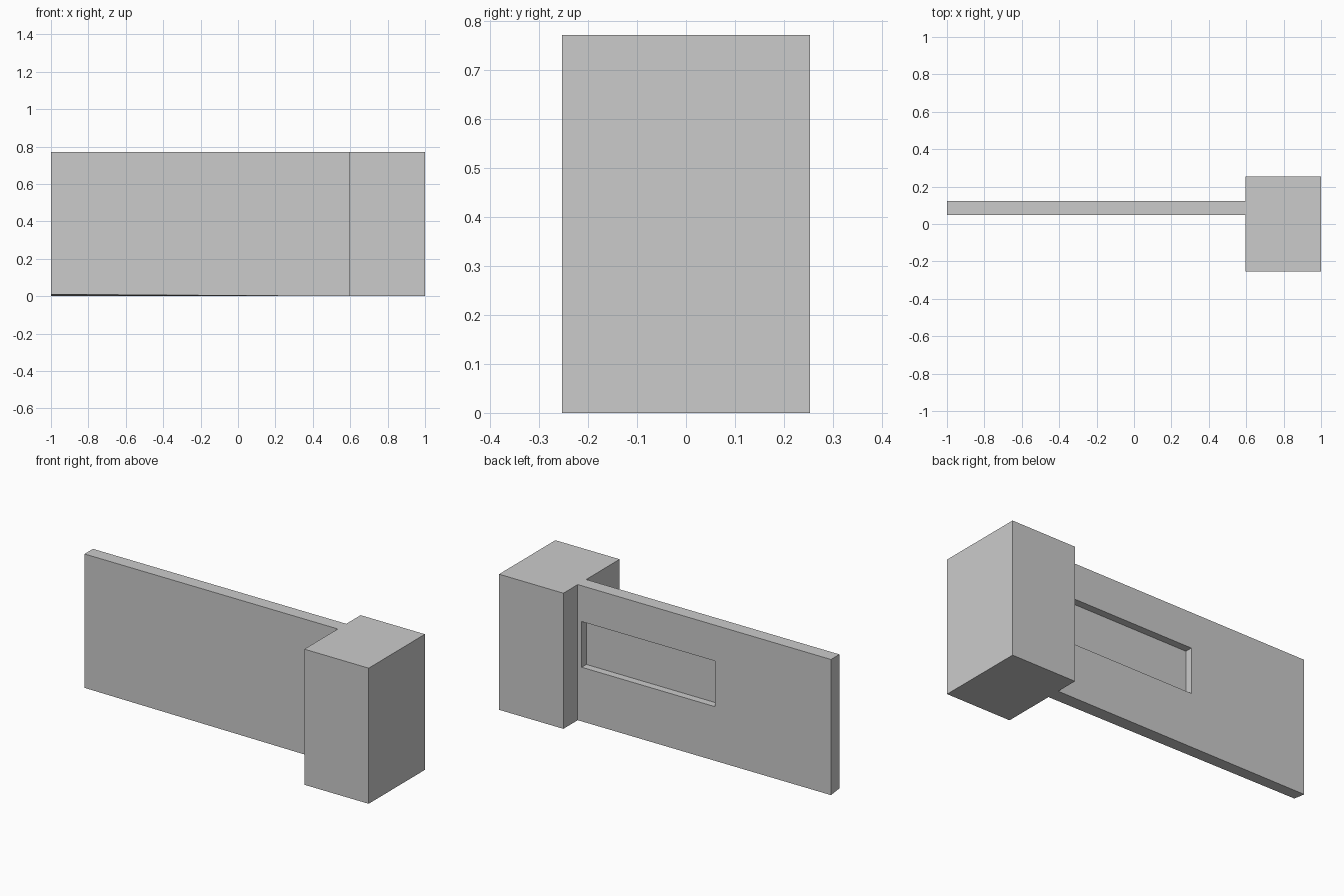
import bpy, bmesh
from mathutils import Vector

if "Cube" in bpy.data.objects:
    bpy.data.objects.remove(bpy.data.objects["Cube"])

HEIGHT = 0.772


def prism(name, outline, z0, z1):
    """Extrude a plan outline from z0 to z1."""
    bm = bmesh.new()
    base = bm.faces.new([bm.verts.new((x, y, z0)) for x, y in outline])
    top = bmesh.ops.extrude_face_region(bm, geom=[base])["geom"]
    verts = [v for v in top if isinstance(v, bmesh.types.BMVert)]
    bmesh.ops.translate(bm, vec=(0, 0, z1 - z0), verts=verts)
    bmesh.ops.recalc_face_normals(bm, faces=bm.faces)
    mesh = bpy.data.meshes.new(name)
    bm.to_mesh(mesh)
    bm.free()
    obj = bpy.data.objects.new(name, mesh)
    bpy.context.collection.objects.link(obj)
    return obj


# Wall panel and end post as one solid
POST_X, POST_Y = 0.595, 0.253
FRONT, BACK = 0.048, 0.124
wall = prism("wall_with_post", [
    (-1, FRONT), (POST_X, FRONT), (POST_X, -POST_Y), (1, -POST_Y),
    (1, POST_Y), (POST_X, POST_Y), (POST_X, BACK), (-1, BACK)], 0, HEIGHT)

# Slightly lifted front bottom corner at the free end
for v in wall.data.vertices:
    if (v.co - Vector((-1, FRONT, 0))).length < 1e-4:
        v.co.z = 0.01

# Shallow rectangular recess in the back of the panel
cutter = prism("recess_cutter", [
    (-0.268, BACK - 0.042), (0.57, BACK - 0.042),
    (0.57, BACK + 0.1), (-0.268, BACK + 0.1)], 0.308, 0.568)
cutter.hide_render = True
cut = wall.modifiers.new("recess", "BOOLEAN")
cut.operation = "DIFFERENCE"
cut.solver = "EXACT"
cut.object = cutter
bpy.context.view_layer.objects.active = wall
bpy.ops.object.modifier_apply(modifier=cut.name)
bpy.data.objects.remove(cutter)
